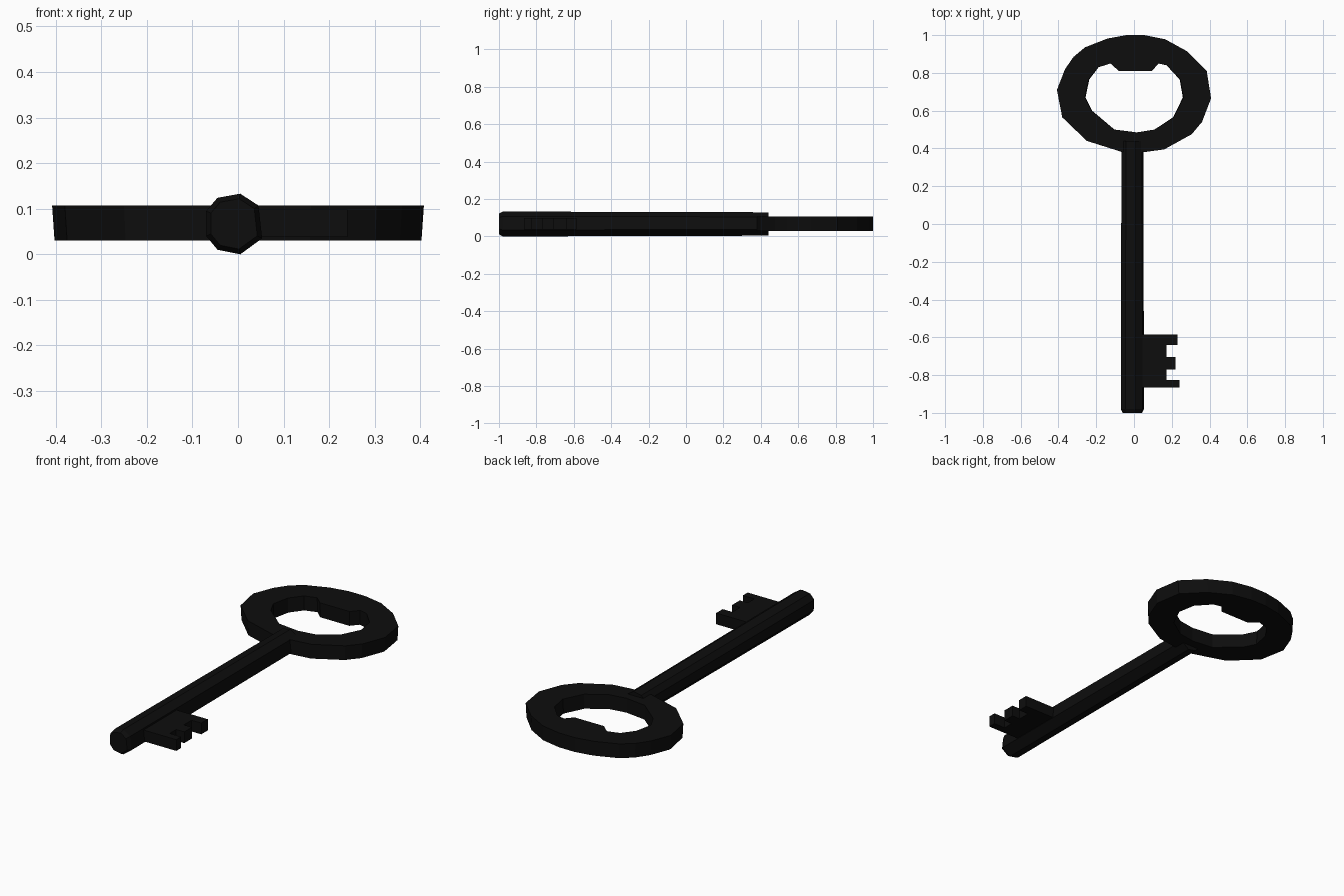
import bpy, bmesh

if "Cube" in bpy.data.objects:
    bpy.data.objects.remove(bpy.data.objects["Cube"])

black = bpy.data.materials.new("black iron")
black.diffuse_color = (0.004, 0.004, 0.004, 1)
black.use_nodes = True
black.node_tree.nodes["Principled BSDF"].inputs["Base Color"].default_value = black.diffuse_color


def finish(bm, name):
    bmesh.ops.recalc_face_normals(bm, faces=bm.faces)
    me = bpy.data.meshes.new(name)
    bm.to_mesh(me)
    bm.free()
    me.materials.append(black)
    ob = bpy.data.objects.new(name, me)
    bpy.context.collection.objects.link(ob)
    return ob


def plate(name, outlines, z0, z1, taper=1.0):
    """Flat plate from an outline plus optional hole outlines."""
    bm = bmesh.new()
    edges = []
    for loop in outlines:
        vs = [bm.verts.new((x, y, z0)) for x, y in loop]
        edges += [bm.edges.new((vs[i - 1], vs[i])) for i in range(len(vs))]
    bmesh.ops.triangle_fill(bm, edges=edges, use_beauty=True, normal=(0, 0, 1))
    res = bmesh.ops.extrude_face_region(bm, geom=bm.faces[:], use_keep_orig=True)
    top = {g for g in res["geom"] if isinstance(g, bmesh.types.BMVert)}
    for v in bm.verts:
        if v in top:
            v.co.z = z1
        else:
            v.co.x *= taper
    return finish(bm, name)


# Oval bow with a notched hole
outer = [(-0.04, 1.0), (0.055, 1.0), (0.165, 0.978), (0.28, 0.915), (0.385, 0.81),
         (0.408, 0.665), (0.36, 0.54), (0.305, 0.475), (0.16, 0.395), (0.05, 0.38),
         (-0.06, 0.38), (-0.25, 0.44), (-0.38, 0.565), (-0.408, 0.71),
         (-0.365, 0.82), (-0.32, 0.885), (-0.26, 0.935), (-0.14, 0.982)]
hole = [(-0.125, 0.85), (-0.08, 0.81), (0.095, 0.81), (0.13, 0.85), (0.175, 0.84),
        (0.245, 0.765), (0.262, 0.67), (0.21, 0.565), (0.11, 0.5), (0.015, 0.485),
        (-0.105, 0.5), (-0.225, 0.6), (-0.26, 0.67), (-0.24, 0.765), (-0.19, 0.83)]
plate("bow", [outer, hole], 0.03, 0.107, 0.987)

# Faceted shaft with a chamfered tip: (y, scale of the cross-section)
section = [(0.005, 0.133), (0.045, 0.107), (0.053, 0.035), (0.005, 0.0),
           (-0.045, 0.01), (-0.07, 0.04), (-0.07, 0.095), (-0.045, 0.124)]
bm = bmesh.new()
rings = []
for y, s in [(-1.0, 0.83), (-0.98, 1.0), (0.44, 0.94)]:
    rings.append([bm.verts.new((-0.01 + (x + 0.01) * s, y, 0.068 + (z - 0.068) * s))
                  for x, z in section])
for a, b in zip(rings, rings[1:]):
    for i in range(len(a)):
        bm.faces.new((a[i - 1], a[i], b[i], b[i - 1]))
bm.faces.new(rings[0])
bm.faces.new(rings[-1])
finish(bm, "shaft")

# Bit with three teeth
plate("bit", [[(0.0, -0.585), (0.23, -0.585), (0.23, -0.64), (0.172, -0.64),
               (0.172, -0.705), (0.22, -0.705), (0.22, -0.77), (0.172, -0.77),
               (0.172, -0.825), (0.24, -0.825), (0.24, -0.866), (0.0, -0.866)]],
      0.038, 0.098)
